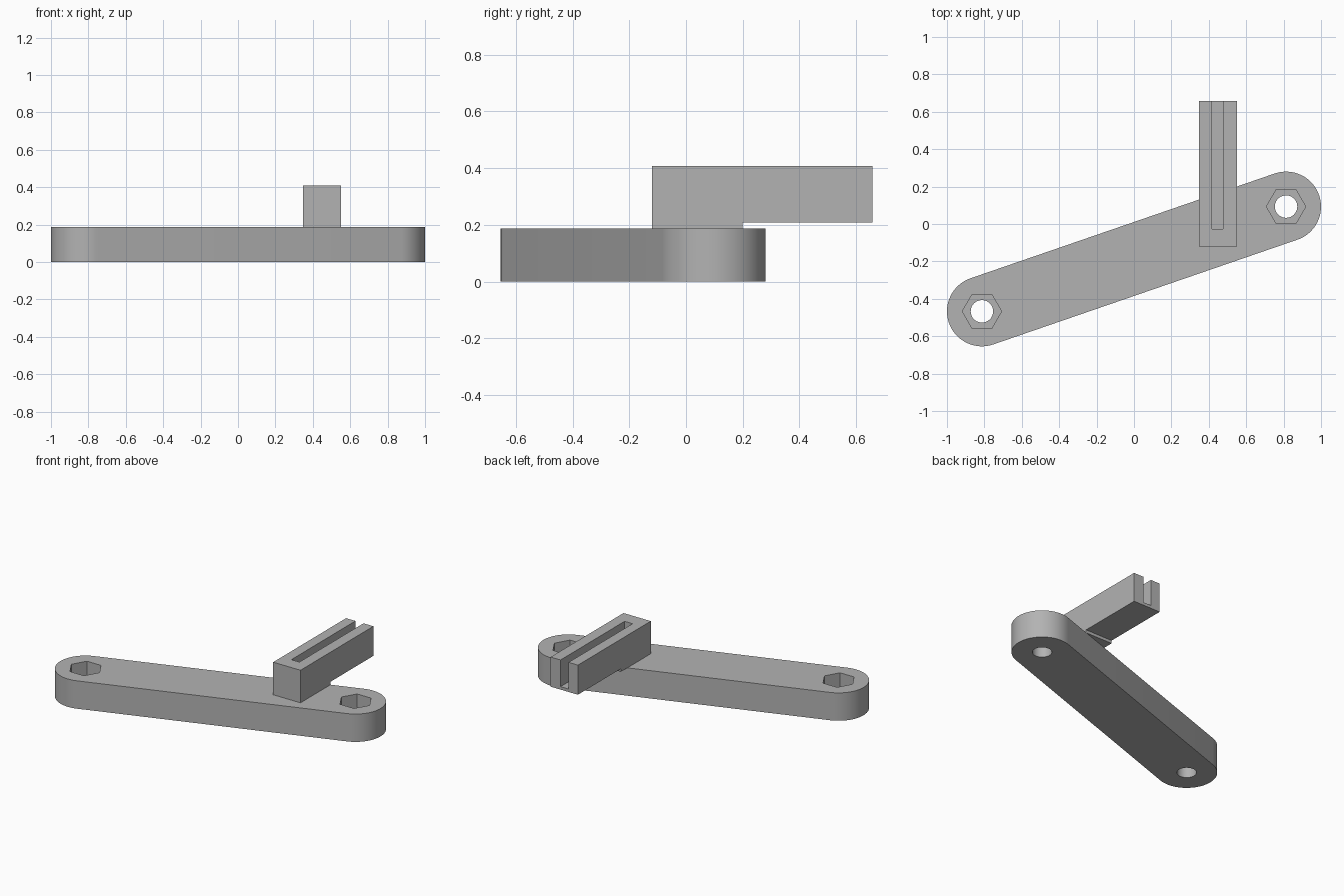
import bpy
import math

if "Cube" in bpy.data.objects:
    bpy.data.objects.remove(bpy.data.objects["Cube"], do_unlink=True)

grey = bpy.data.materials.new("plain grey")
grey.use_nodes = True
colour = (0.45, 0.45, 0.45, 1)
grey.diffuse_color = colour
grey.node_tree.nodes["Principled BSDF"].inputs["Base Color"].default_value = colour


def prism(name, outline, low, high, axis="z"):
    """Extrude a closed counter-clockwise outline along z, or a (y, z) outline along x."""
    n = len(outline)
    place = (lambda p, h: (p[0], p[1], h)) if axis == "z" else (lambda p, h: (h, p[0], p[1]))
    verts = [place(p, h) for h in (low, high) for p in outline]
    faces = [list(reversed(range(n))), list(range(n, 2 * n))]
    faces += [(i, (i + 1) % n, (i + 1) % n + n, i + n) for i in range(n)]
    mesh = bpy.data.meshes.new(name)
    mesh.from_pydata(verts, [], faces)
    mesh.materials.append(grey)
    obj = bpy.data.objects.new(name, mesh)
    bpy.context.collection.objects.link(obj)
    return obj


def arc(centre, radius, start, sweep, steps):
    return [(centre[0] + radius * math.cos(start + sweep * i / steps),
             centre[1] + radius * math.sin(start + sweep * i / steps))
            for i in range(steps + 1)]


def cut(target, cutter):
    mod = target.modifiers.new("cut", "BOOLEAN")
    mod.operation = "DIFFERENCE"
    mod.object = cutter
    bpy.context.view_layer.objects.active = target
    bpy.ops.object.modifier_apply(modifier=mod.name)
    bpy.data.objects.remove(cutter, do_unlink=True)


# Rounded link arm
thick = 0.188
ends = [(-0.813, -0.467), (0.813, 0.093)]
tilt = math.atan2(ends[1][1] - ends[0][1], ends[1][0] - ends[0][0])
outline = (arc(ends[1], 0.187, tilt - math.pi / 2, math.pi, 32)
           + arc(ends[0], 0.187, tilt + math.pi / 2, math.pi, 32))
arm = prism("link_arm", outline, 0, thick)

# Bolt holes with hexagonal nut pockets
for end in ends:
    cut(arm, prism("bolt_hole", arc(end, 0.06, 0, math.tau, 40)[:-1], -0.1, 0.3))
    cut(arm, prism("nut_pocket", arc(end, 0.105, 0, math.tau, 6)[:-1], 0.088, 0.3))

# Slotted block, stepped up underneath where it overhangs the arm
profile = [(-0.12, thick), (0.2, thick), (0.2, 0.208), (0.658, 0.208),
           (0.658, 0.408), (-0.12, 0.408)]
block = prism("slotted_block", profile, 0.347, 0.551, "x")
slot = [(-0.026, 0.228), (0.8, 0.228), (0.8, 0.5), (-0.026, 0.5)]
cut(block, prism("slot_cutter", slot, 0.417, 0.477, "x"))

# Smooth the round walls, keep the edges crisp
bpy.ops.object.select_all(action="DESELECT")
for obj in (arm, block):
    obj.select_set(True)
bpy.context.view_layer.objects.active = arm
bpy.ops.object.shade_smooth_by_angle(angle=math.radians(30))
